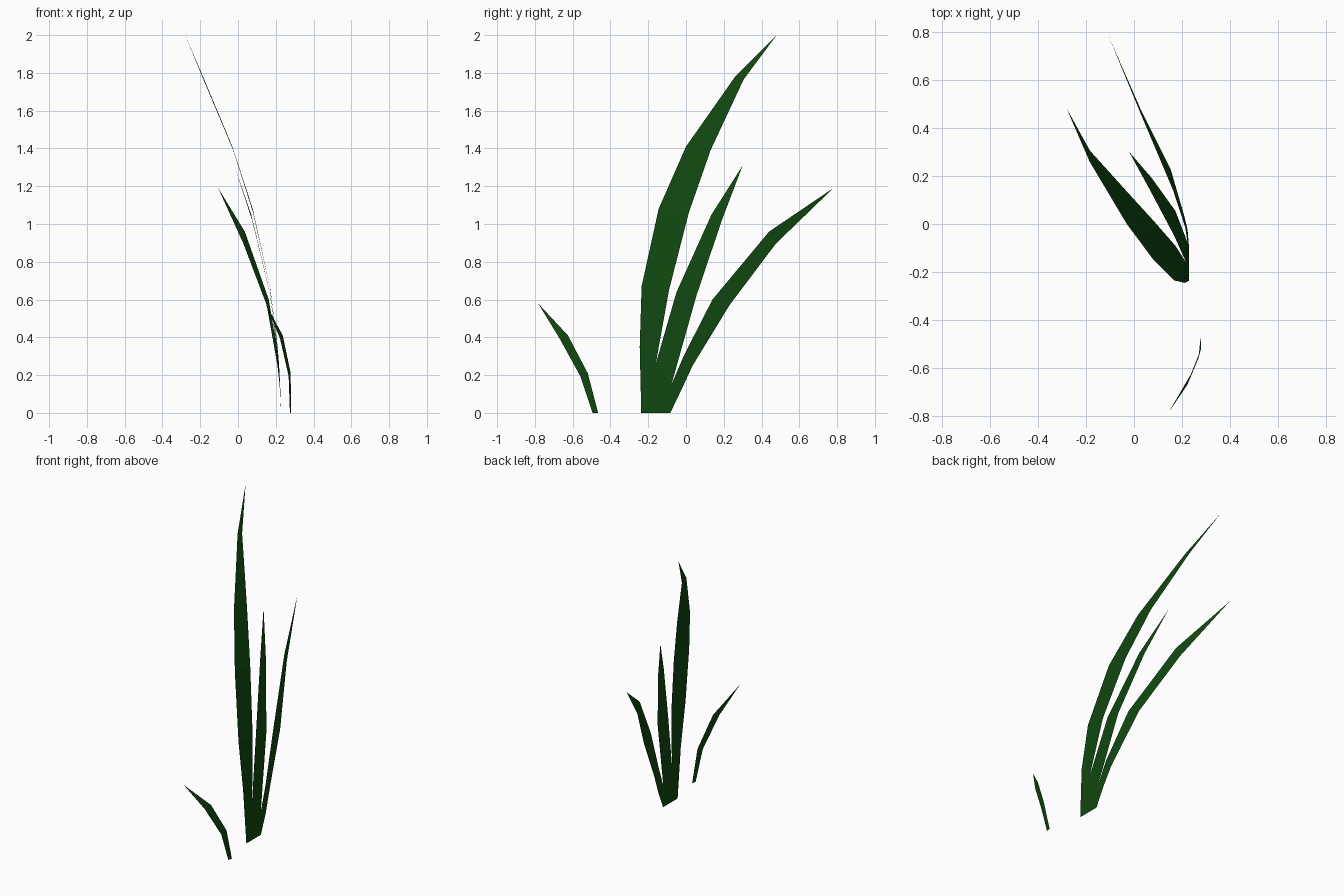
import bpy

cube = bpy.data.objects.get("Cube")
if cube:
    bpy.data.objects.remove(cube, do_unlink=True)

# Single leaf colour
green = bpy.data.materials.new("dark_leaf_green")
green.use_nodes = True
colour = (0.005, 0.062, 0.005, 1)
green.diffuse_color = colour
bsdf = green.node_tree.nodes["Principled BSDF"]
bsdf.inputs["Base Color"].default_value = colour
bsdf.inputs["Roughness"].default_value = 0.9
bsdf.inputs["Specular IOR Level"].default_value = 0.0


def blade(name, front_edge, back_edge, tip):
    """Flat-faced ribbon between two edges, closed by a triangular tip."""
    n = len(front_edge)
    verts = front_edge + back_edge + [tip]
    faces = [(i, n + i, n + i + 1, i + 1) for i in range(n - 1)]
    faces.append((n - 1, 2 * n - 1, 2 * n))
    mesh = bpy.data.meshes.new(name)
    mesh.from_pydata(verts, [], faces)
    mesh.materials.append(green)
    obj = bpy.data.objects.new(name, mesh)
    bpy.context.collection.objects.link(obj)
    return obj


# Three blades that meet side by side at the root
blade("tall_blade",
      [(0.228, -0.237, 0), (0.21, -0.245, 0.35), (0.168, -0.235, 0.67),
       (0.078, -0.145, 1.08), (-0.03, 0.0, 1.41), (-0.185, 0.26, 1.78)],
      [(0.228, -0.16, 0), (0.217, -0.16, 0.26), (0.172, -0.09, 0.65),
       (0.08, 0.015, 1.06), (-0.025, 0.13, 1.39), (-0.183, 0.305, 1.765)],
      (-0.28, 0.48, 2.0))

blade("middle_blade",
      [(0.228, -0.16, 0), (0.217, -0.16, 0.26), (0.168, -0.05, 0.64),
       (0.07, 0.135, 1.05)],
      [(0.228, -0.10, 0), (0.223, -0.077, 0.15), (0.172, 0.055, 0.62),
       (0.075, 0.19, 1.02)],
      (-0.02, 0.30, 1.31))

blade("leaning_blade",
      [(0.228, -0.10, 0), (0.223, -0.077, 0.15), (0.213, -0.013, 0.30),
       (0.163, 0.14, 0.60), (0.036, 0.44, 0.96)],
      [(0.228, -0.083, 0), (0.223, -0.023, 0.125), (0.209, 0.035, 0.25),
       (0.152, 0.23, 0.57), (0.029, 0.475, 0.895)],
      (-0.105, 0.78, 1.19))

# Separate short blade bending forward
blade("short_blade",
      [(0.275, -0.495, 0), (0.268, -0.56, 0.195), (0.222, -0.67, 0.395)],
      [(0.28, -0.465, 0), (0.279, -0.52, 0.21), (0.237, -0.625, 0.41)],
      (0.145, -0.783, 0.58))
